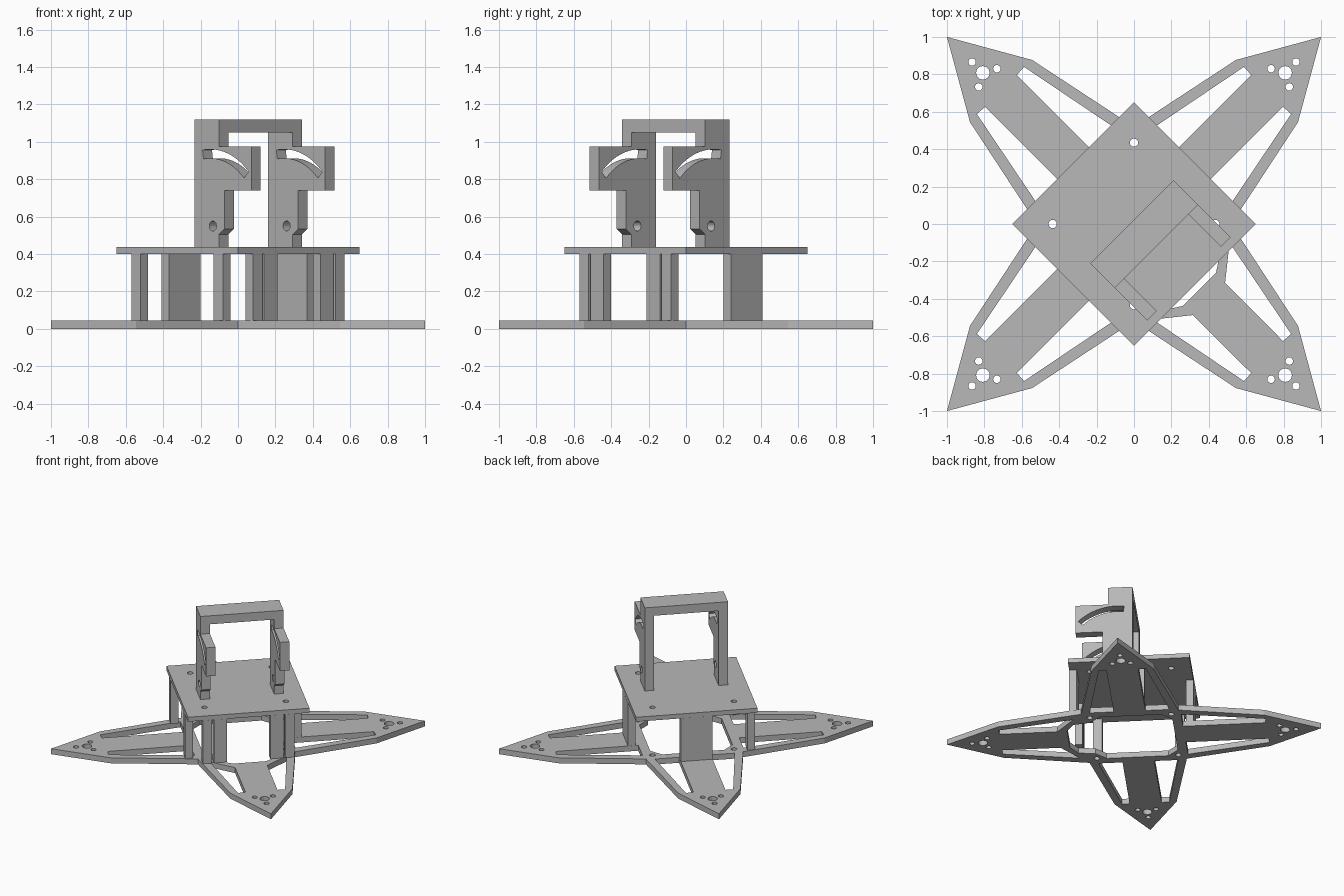
import bpy, bmesh, math
from mathutils import Matrix, Vector

if "Cube" in bpy.data.objects:
    bpy.data.objects.remove(bpy.data.objects["Cube"])

grey = bpy.data.materials.new("plain_grey")
grey.diffuse_color = (0.48, 0.48, 0.48, 1)
grey.use_nodes = True
grey.node_tree.nodes["Principled BSDF"].inputs["Base Color"].default_value = grey.diffuse_color
R = math.sqrt(0.5)


def circle(x, y, r, n=24):
    return [(x + r * math.cos(2 * math.pi * i / n), y + r * math.sin(2 * math.pi * i / n)) for i in range(n)]


def turn(pts, k):
    """Rotate 2D points by k quarter turns."""
    for _ in range(k % 4):
        pts = [(-y, x) for x, y in pts]
    return pts


def swap(pts):
    return [(y, x) for x, y in pts]


def prism(name, loops, thickness, matrix):
    """Flat profile with holes, extruded evenly about its plane."""
    cu = bpy.data.curves.new(name, 'CURVE')
    cu.dimensions = '2D'
    cu.fill_mode = 'BOTH'
    cu.extrude = thickness / 2
    for pts in loops:
        sp = cu.splines.new('POLY')
        sp.points.add(len(pts) - 1)
        for p, (x, y) in zip(sp.points, pts):
            p.co = (x, y, 0, 1)
        sp.use_cyclic_u = True
    tmp = bpy.data.objects.new(name + "_curve", cu)
    bpy.context.collection.objects.link(tmp)
    bpy.context.view_layer.update()
    dg = bpy.context.evaluated_depsgraph_get()
    me = bpy.data.meshes.new_from_object(tmp.evaluated_get(dg))
    bpy.data.objects.remove(tmp)
    bm = bmesh.new()
    bm.from_mesh(me)
    bmesh.ops.remove_doubles(bm, verts=bm.verts, dist=1e-5)
    bm.transform(matrix)
    bmesh.ops.recalc_face_normals(bm, faces=bm.faces)
    for f in bm.faces:
        f.smooth = False
    bm.to_mesh(me)
    bm.free()
    me.materials.clear()
    me.materials.append(grey)
    ob = bpy.data.objects.new(name, me)
    bpy.context.collection.objects.link(ob)
    return ob


def slab(name, loops, z0, z1):
    return prism(name, loops, z1 - z0, Matrix.Translation((0, 0, (z0 + z1) / 2)))


# Base frame: four pointed arms, struts, motor holes and an open centre
outline, holes, opening = [], [], []
slot = [(.588, .84), (.626, .797), (.185, .355), (.057, .483)]
front_slot = [(.588, .84), (.626, .797), (.315, .487), (.10, .511)]
motor = [circle(.808, .808, .036), circle(.866, .866, .02, 16),
         circle(.733, .83, .02, 16), circle(.83, .733, .02, 16)]
for k in range(4):
    outline += turn([(.877, .545), (1, 1), (.545, .877), (0, .52)], k)
    s = front_slot if k == 3 else slot
    holes += [turn(h, k) for h in [s, swap(s)] + motor]
    holes.append(turn(circle(.435, 0, .022, 16), k))
    side = [(.385, .055), (.055, .385)]
    if k == 3:  # flared mouth towards the front right arm
        side = [(.385, .055), (.46, .16), (.438, .262), (.262, .438), (.16, .46), (.055, .385)]
    opening += turn(side, k)
slab("base_frame", [outline, opening] + holes, 0, .045)

# Top plate with four bolt holes
slab("top_plate", [[(.65, 0), (0, .65), (-.65, 0), (0, -.65)]]
     + [turn(circle(.435, 0, .022, 16), k) for k in range(4)], .40, .437)


# Uprights, flush with a plate edge: edge k faces the arm turned k quarter turns
def upright(name, k, a, b):
    pts = [((r - s) * R, (r + s) * R) for r, s in ((.403, a), (.46, a), (.46, b), (.403, b))]
    slab(name, [turn(pts, k)], .045, .40)


for k in (0, 1):
    upright("wall_panel", k, -.12, .12)
for sgn in (-1, 1):
    for k in (2, 3):
        upright("corner_post", k, *sorted((sgn * .276, sgn * .346)))
    upright("front_post", 3, *sorted((sgn * .163, sgn * .262)))

# Bracket legs: side profile with pivot hole and curved slot
V0, V1 = -.016, .17
leg = [(V0, .437), (V1, .437), (V1, .505), (.212, .535), (.212, .74), (.415, .74),
       (.415, .975), (V1, .975), (V1, 1.12), (V0, 1.12)]
pv, pz = .104, .55
angles = [math.radians(98 - 53 * i / 14) for i in range(15)]
arc = [(pv + .41 * math.cos(a), pz + .41 * math.sin(a)) for a in angles]
arc += [(pv + .362 * math.cos(a), pz + .362 * math.sin(a)) for a in reversed(angles)]


def bracket_matrix(t):
    m = Matrix(((R, 0, -R), (-R, 0, -R), (0, 1, 0))).to_4x4()
    return Matrix.Translation(Vector((t * R, t * R, 0))) @ m


for t in (-.279, .279):
    prism("bracket_leg", [leg, arc, circle(pv + .02, pz, .027, 20)], .071, bracket_matrix(t))

# Bar joining the legs
prism("bracket_bar", [[(V0, 1.05), (V1, 1.05), (V1, 1.12), (V0, 1.12)]], .487, bracket_matrix(0))
